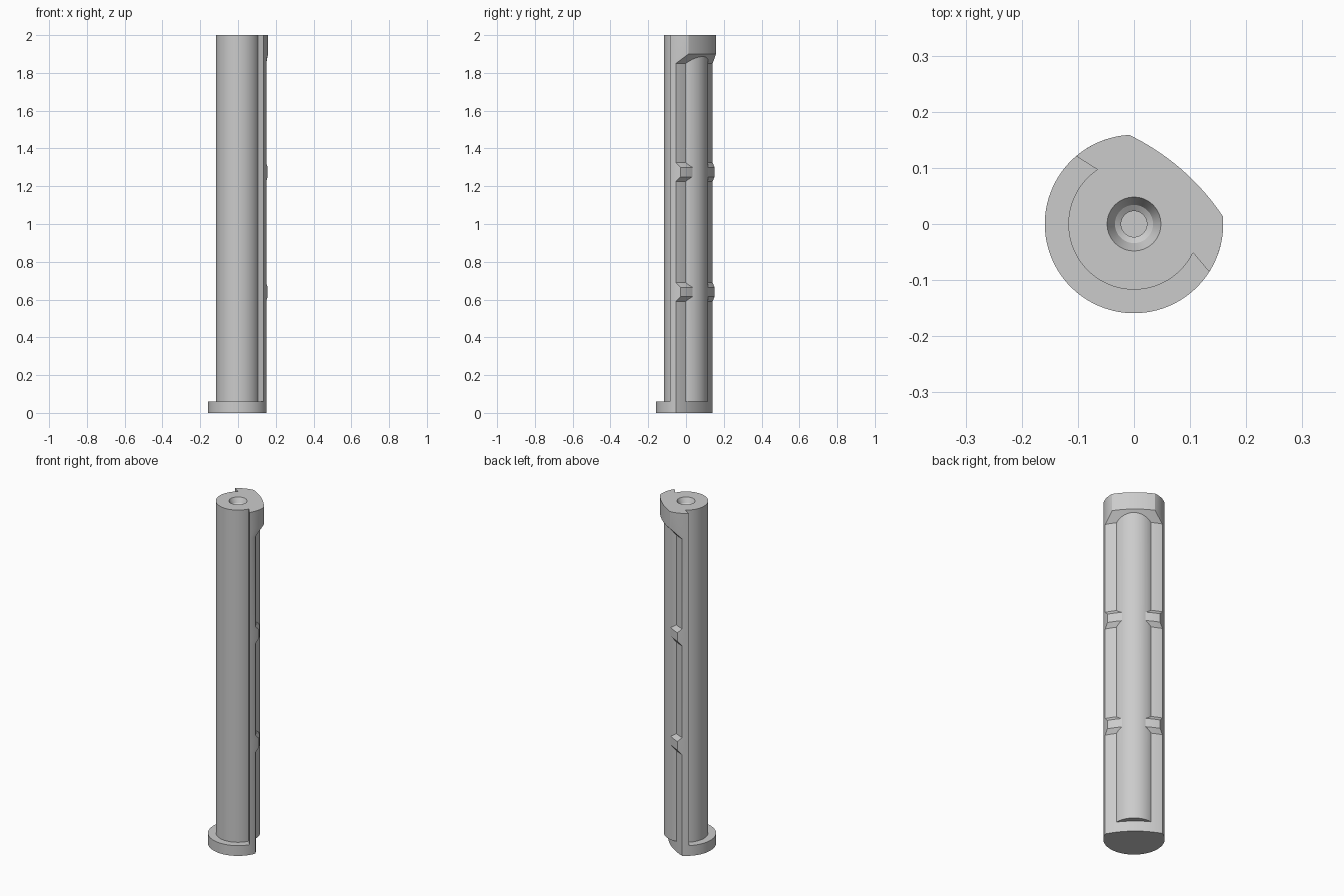
import bpy
import bmesh
from math import acos, asin, cos, sin, pi, radians
from mathutils import Matrix

cube = bpy.data.objects.get("Cube")
if cube:
    bpy.data.objects.remove(cube, do_unlink=True)

OUTER, BODY, BARREL = 0.159, 0.117, 0.42   # collar, shaft and rail-face radii
LOW, BUMP, HEAD = 0.085, 0.104, 0.129      # rail-face heights at mid-width
COLLAR_TOP, TOP = 0.06, 2.0
TURN = Matrix.Rotation(radians(49), 4, "Z")

grey = bpy.data.materials.new("plain_grey")
grey.use_nodes = True
grey.diffuse_color = (0.6, 0.6, 0.6, 1)
grey.node_tree.nodes["Principled BSDF"].inputs["Base Color"].default_value = (0.6, 0.6, 0.6, 1)


def arc(radius, start, end, steps, centre=0.0):
    angles = [start + (end - start) * i / steps for i in range(steps + 1)]
    return [(centre + radius * cos(a), radius * sin(a)) for a in angles]


def loft(name, sections):
    """Join stacked (z, outline) sections into a closed solid."""
    bm = bmesh.new()
    rings = [[bm.verts.new((x, y, z)) for x, y in outline] for z, outline in sections]
    for low, high in zip(rings, rings[1:]):
        n = len(low)
        for i in range(n):
            j = (i + 1) % n
            bm.faces.new((low[i], low[j], high[j], high[i]))
    bm.faces.new(rings[0][::-1])
    bm.faces.new(rings[-1])
    bmesh.ops.recalc_face_normals(bm, faces=bm.faces)
    bm.transform(TURN)
    mesh = bpy.data.meshes.new(name)
    bm.to_mesh(mesh)
    bm.free()
    mesh.materials.append(grey)
    obj = bpy.data.objects.new(name, mesh)
    bpy.context.collection.objects.link(obj)
    return obj


def face_corner(mid):
    """Angles of the rail-face corner about the shaft and the face centre."""
    c = mid - BARREL
    u = (OUTER ** 2 - BARREL ** 2 + c ** 2) / (2 * c)
    around = acos(u / OUTER)
    return around, asin(OUTER * sin(around) / BARREL), c


def rail_outline(mid):
    around, half, c = face_corner(mid)
    edge = radians(81.5)
    inner = radians(70.5)
    right = [(0.1 * cos(inner), -0.1 * sin(inner))] + arc(OUTER, -edge, -around, 10)
    face = arc(BARREL, -half, half, 24, c)[1:-1]
    left = [(x, -y) for x, y in reversed(right)]
    return right + face + left


def collar_outline():
    around, half, c = face_corner(LOW)
    return arc(OUTER, around, 2 * pi - around, 64) + arc(BARREL, -half, half, 24, c)[1:-1]


def combine(target, other, operation):
    mod = target.modifiers.new("combine", "BOOLEAN")
    mod.object, mod.operation, mod.solver = other, operation, "EXACT"
    bpy.context.view_layer.objects.active = target
    bpy.ops.object.modifier_apply(modifier=mod.name)
    bpy.data.objects.remove(other, do_unlink=True)


# Round shaft
circle = arc(BODY, 0, 2 * pi, 96)[:-1]
shaft = loft("shaft", [(COLLAR_TOP, circle), (TOP, circle)])

# Rail with two pairs of ramped bumps and a raised head
levels = [(COLLAR_TOP, LOW)]
for z in (0.64, 1.275):
    levels += [(z - 0.05, LOW), (z - 0.025, BUMP), (z + 0.025, BUMP), (z + 0.05, LOW)]
levels += [(1.85, LOW), (1.9, HEAD), (TOP, HEAD)]
rail = loft("rail", [(z, rail_outline(mid)) for z, mid in levels])
combine(shaft, rail, "UNION")

# Stepped centre hole in the top
hole_steps = [(1.92, 0.023), (1.965, 0.023), (1.972, 0.034), (TOP, 0.048), (2.02, 0.048)]
hole = loft("hole_cutter", [(z, arc(r, 0, 2 * pi, 48)[:-1]) for z, r in hole_steps])
hole.hide_render = True
combine(shaft, hole, "DIFFERENCE")

# Base collar, trimmed level with the rail face
collar = loft("base_collar", [(0, collar_outline()), (COLLAR_TOP, collar_outline())])

for obj in (shaft, collar):
    bpy.ops.object.select_all(action="DESELECT")
    obj.select_set(True)
    bpy.context.view_layer.objects.active = obj
    bpy.ops.object.shade_smooth_by_angle(angle=radians(20))
